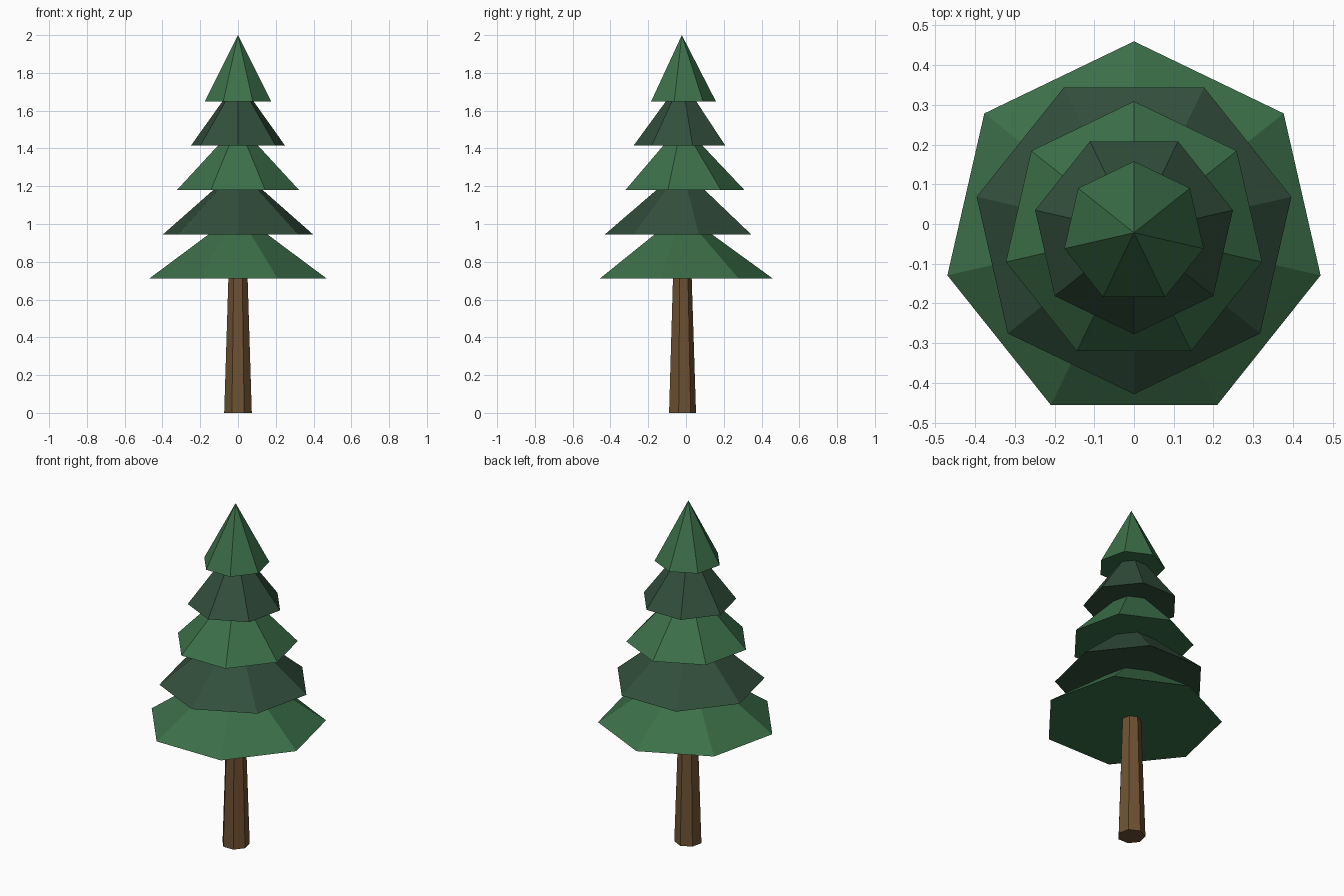
import bpy
import math

cube = bpy.data.objects.get("Cube")
if cube:
    bpy.data.objects.remove(cube, do_unlink=True)

SIDES = 7
AXIS_Y = -0.022
TIER_HEIGHT = 0.35


def make_material(name, color):
    mat = bpy.data.materials.new(name)
    mat.use_nodes = True
    rgba = (*color, 1.0)
    mat.diffuse_color = rgba
    mat.node_tree.nodes["Principled BSDF"].inputs["Base Color"].default_value = rgba
    return mat


def add_cone(name, mat, z_low, z_high, r_low, r_high, corner_at_back):
    """Flat-shaded seven-sided cone with a corner pointing to the back or front."""
    bpy.ops.mesh.primitive_cone_add(
        vertices=SIDES, radius1=r_low, radius2=r_high, depth=z_high - z_low,
        location=(0, AXIS_Y, (z_low + z_high) / 2),
        rotation=(0, 0, 0 if corner_at_back else math.pi))
    obj = bpy.context.object
    obj.name = name
    obj.data.name = name
    obj.data.materials.append(mat)
    return obj


light_green = make_material("light green needles", (0.045, 0.162, 0.067))
dark_green = make_material("dark green needles", (0.032, 0.078, 0.045))
brown = make_material("brown bark", (0.155, 0.083, 0.032))

# Tapered trunk, ending just inside the lowest tier
add_cone("trunk", brown, 0, 0.75, 0.075, 0.051, True)

# Foliage tiers, alternating in colour and turned half a side each time
for i in range(5):
    base = 0.711 + 0.2347 * i
    radius = 0.482 - 0.0755 * i
    even = i % 2 == 0
    add_cone(f"foliage_tier_{i + 1}", light_green if even else dark_green,
             base, base + TIER_HEIGHT, radius, 0, even)
